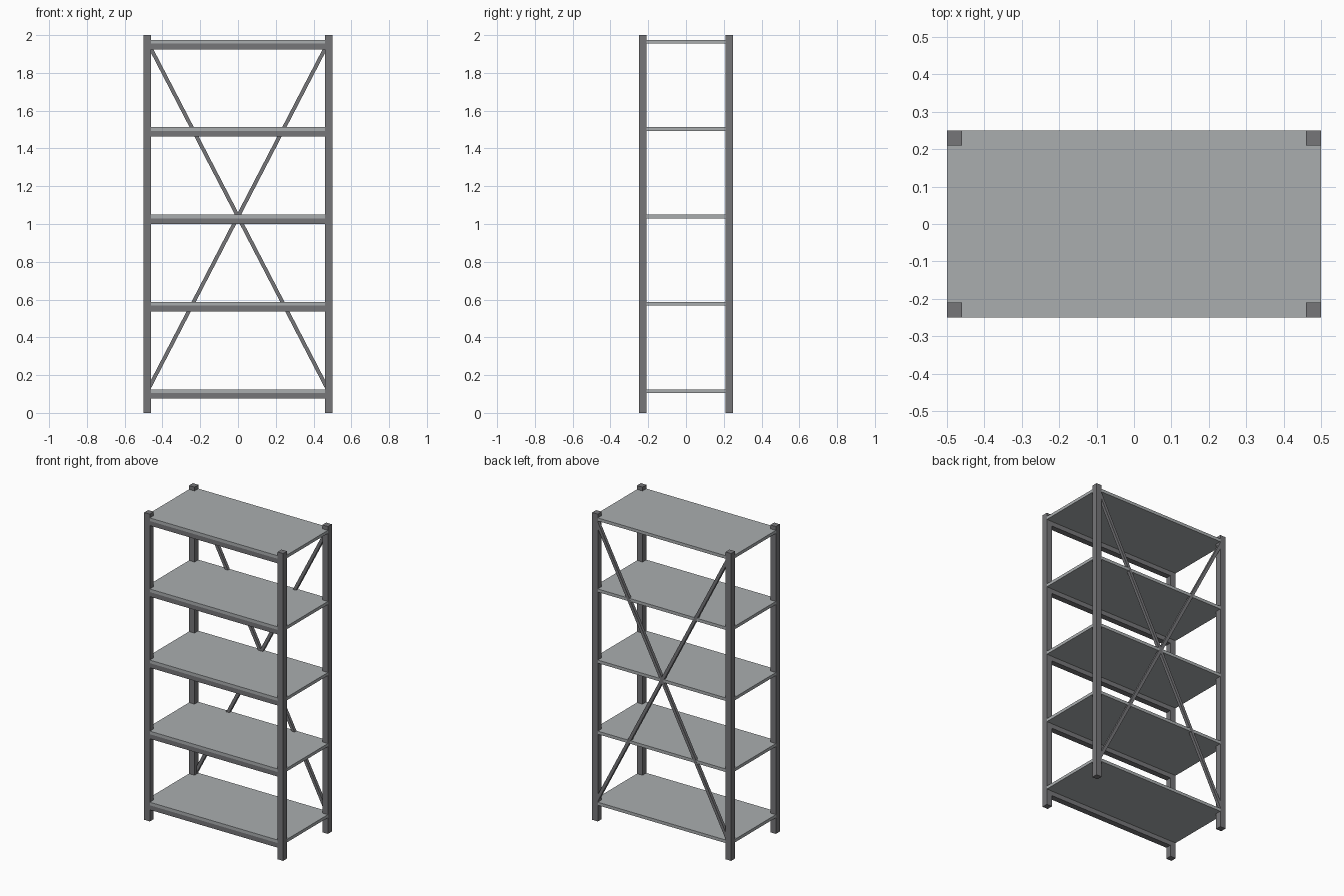
import bpy
from math import atan2, hypot

cube = bpy.data.objects.get("Cube")
if cube:
    bpy.data.objects.remove(cube, do_unlink=True)


def make_material(name, colour):
    mat = bpy.data.materials.new(name)
    mat.use_nodes = True
    mat.diffuse_color = colour
    mat.node_tree.nodes["Principled BSDF"].inputs["Base Color"].default_value = colour
    return mat


dark_steel = make_material("dark steel", (0.18, 0.18, 0.19, 1))
light_steel = make_material("light steel", (0.40, 0.42, 0.43, 1))


def box(name, centre, size, mat, tilt=0):
    bpy.ops.mesh.primitive_cube_add(size=1, location=centre, rotation=(0, tilt, 0))
    obj = bpy.context.object
    obj.name = name
    obj.scale = size
    obj.data.materials.append(mat)
    return obj


WIDTH, DEPTH, HEIGHT, POST = 1.0, 0.5, 2.0, 0.04
post_x, post_y = (WIDTH - POST) / 2, (DEPTH - POST) / 2
low, high, count = 0.115, 1.965, 5

# Corner posts
for y, row in ((-post_y, "front"), (post_y, "back")):
    for x, side in ((-post_x, "right"), (post_x, "left")):
        box(f"{row}_{side}_post", (x, y, HEIGHT / 2), (POST, POST, HEIGHT), dark_steel)

# Shelf boards, each with a support beam under its front edge
for i in range(count):
    z = low + (high - low) * i / (count - 1)
    box(f"shelf_{i + 1}", (0, 0, z), (WIDTH - 0.001, DEPTH - 0.001, 0.02), light_steel)
    box(f"front_beam_{i + 1}", (0, -post_y, z - 0.025),
        (WIDTH - POST, POST - 0.002, 0.03), dark_steel)

# Crossed braces on the back
span, rise = 2 * post_x, high - low
for sign, name in ((1, "rising"), (-1, "falling")):
    box(f"{name}_back_brace", (0, DEPTH / 2 - 0.01, (low + high) / 2),
        (0.02, 0.02, hypot(span, rise)), dark_steel, sign * atan2(span, rise))
